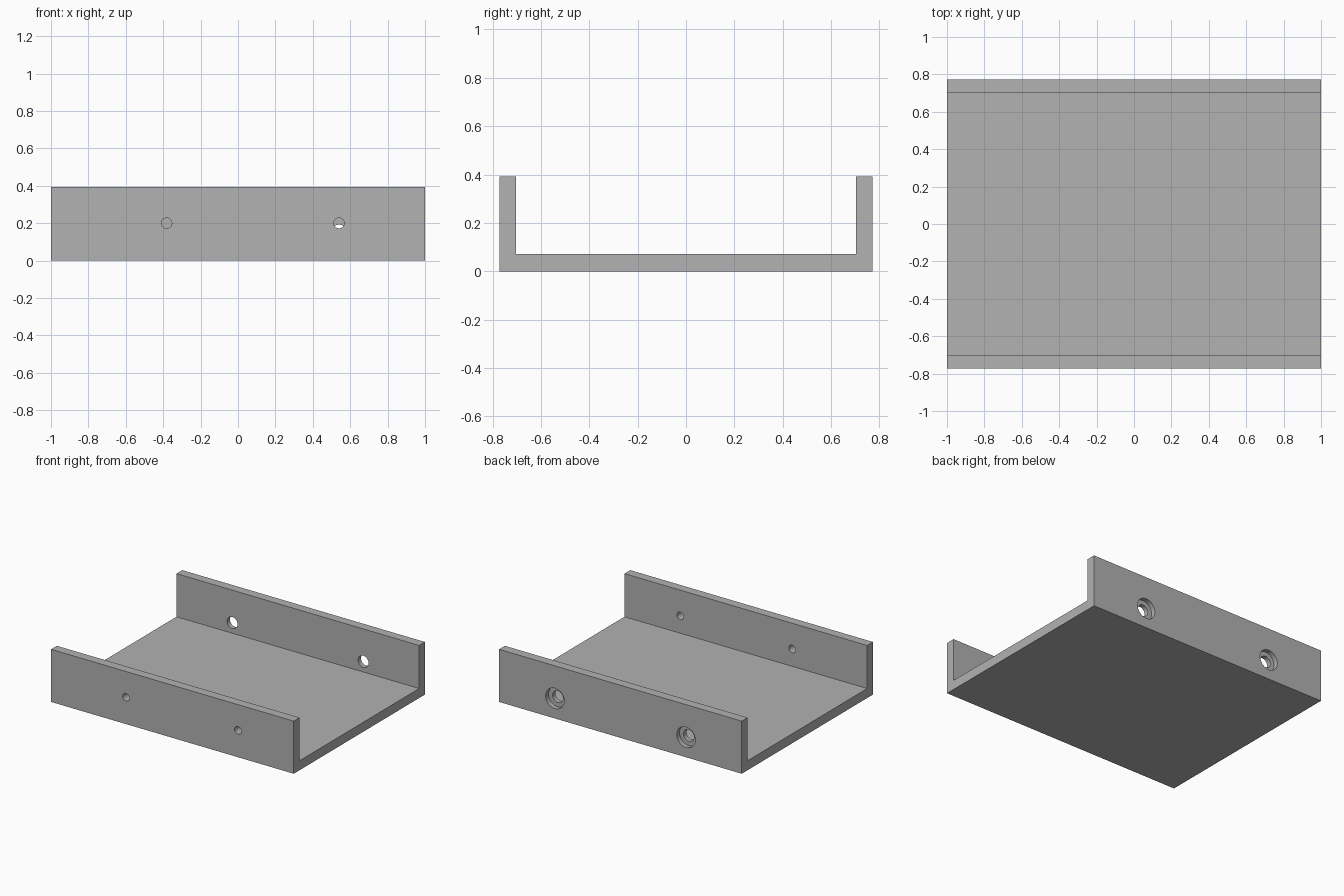
import bpy
import bmesh
from math import radians
from mathutils import Vector

cube = bpy.data.objects.get("Cube")
if cube:
    bpy.data.objects.remove(cube, do_unlink=True)

HALF_X, HALF_Y, HEIGHT = 1.0, 0.772, 0.392
WALL, FLOOR = 0.068, 0.071
INNER_Y = HALF_Y - WALL

grey = bpy.data.materials.new("plain_grey")
grey.use_nodes = True
colour = (0.445, 0.445, 0.445, 1)
grey.diffuse_color = colour
grey.node_tree.nodes["Principled BSDF"].inputs["Base Color"].default_value = colour


def channel():
    """U-shaped profile extruded along x."""
    half = [(HALF_Y, 0), (HALF_Y, HEIGHT), (INNER_Y, HEIGHT), (INNER_Y, FLOOR)]
    profile = half + [(-y, z) for y, z in reversed(half)]
    bm = bmesh.new()
    face = bm.faces.new([bm.verts.new((-HALF_X, y, z)) for y, z in profile])
    new = bmesh.ops.extrude_face_region(bm, geom=[face])["geom"]
    bmesh.ops.translate(bm, vec=Vector((2 * HALF_X, 0, 0)),
                        verts=[v for v in new if isinstance(v, bmesh.types.BMVert)])
    bmesh.ops.recalc_face_normals(bm, faces=bm.faces)
    mesh = bpy.data.meshes.new("channel_bracket")
    bm.to_mesh(mesh)
    bm.free()
    obj = bpy.data.objects.new("channel_bracket", mesh)
    bpy.context.collection.objects.link(obj)
    mesh.materials.append(grey)
    return obj


def drill(obj, x, z, radius, y0, y1):
    """Cut a round hole along y from y0 to y1."""
    bpy.ops.mesh.primitive_cylinder_add(vertices=48, radius=radius, depth=y1 - y0,
                                        location=(x, (y0 + y1) / 2, z),
                                        rotation=(radians(90), 0, 0))
    cutter = bpy.context.object
    cutter.name = "hole_cutter"
    cutter.hide_render = True
    cutter.data.materials.append(grey)
    mod = obj.modifiers.new("hole", 'BOOLEAN')
    mod.operation = 'DIFFERENCE'
    mod.solver = 'EXACT'
    mod.object = cutter
    bpy.context.view_layer.objects.active = obj
    bpy.ops.object.modifier_apply(modifier=mod.name)
    bpy.data.objects.remove(cutter, do_unlink=True)


bracket = channel()

# Small through holes in the front wall
for x in (-0.382, 0.54):
    drill(bracket, x, 0.2, 0.028, -HALF_Y - 0.05, -INNER_Y + 0.05)

# Counterbored through holes in the back wall
for x in (-0.54, 0.54):
    drill(bracket, x, 0.149, 0.043, INNER_Y - 0.05, HALF_Y + 0.05)
    drill(bracket, x, 0.149, 0.076, HALF_Y - 0.034, HALF_Y + 0.05)

# Round hole walls, crisp edges elsewhere
bpy.ops.object.select_all(action='DESELECT')
bracket.select_set(True)
bpy.context.view_layer.objects.active = bracket
bpy.ops.object.shade_smooth_by_angle(angle=radians(30))
